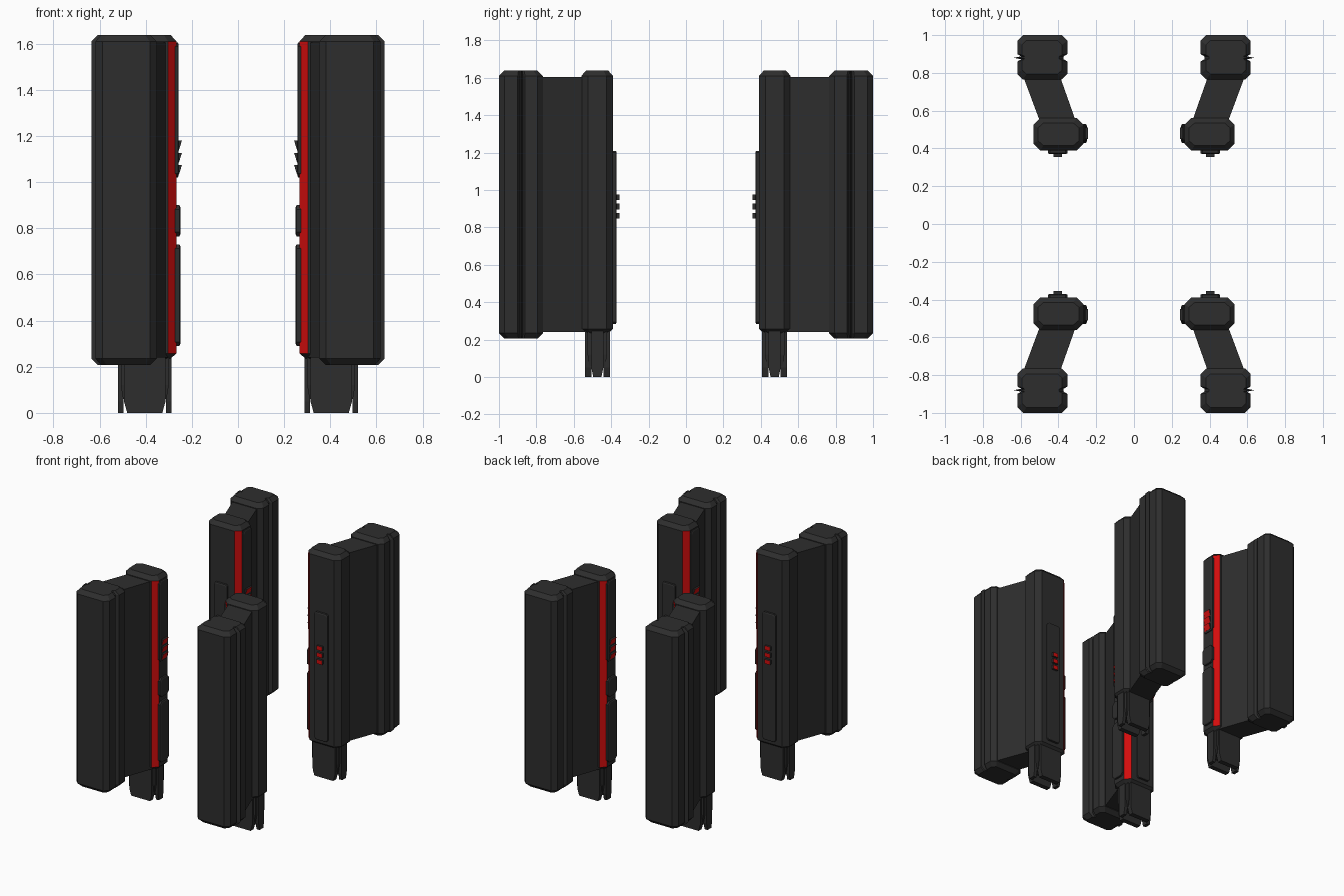
import bpy, bmesh

if "Cube" in bpy.data.objects:
    bpy.data.objects.remove(bpy.data.objects["Cube"])

def material(name, rgb):
    m = bpy.data.materials.new(name)
    m.diffuse_color = (*rgb, 1)
    m.use_nodes = True
    m.node_tree.nodes["Principled BSDF"].inputs["Base Color"].default_value = m.diffuse_color
    return m

DARK = material("charcoal", (0.027, 0.027, 0.027))
RED = material("signal red", (0.65, 0.004, 0.004))

# Ways to lay a 2D outline (u, v) and its extrusion depth w into space
UP = lambda u, v, w: (u, v, w)        # outline in xy, depth along z
ALONG_X = lambda u, v, w: (w, u, v)   # outline in yz, depth along x
ALONG_Y = lambda u, v, w: (u, w, v)   # outline in xz, depth along y


def prism(name, outline, levels, axes=UP, red=None):
    """Loft an outline through (depth, inset) levels, mirrored to all four pillars."""
    us, vs = [p[0] for p in outline], [p[1] for p in outline]
    cu, cv = (min(us) + max(us)) / 2, (min(vs) + max(vs)) / 2
    hu, hv = (max(us) - min(us)) / 2, (max(vs) - min(vs)) / 2
    bm = bmesh.new()
    rings = []
    for w, inset in levels:
        su, sv = 1 - inset / hu, 1 - inset / hv
        rings.append([bm.verts.new(axes(cu + (u - cu) * su, cv + (v - cv) * sv, w))
                      for u, v in outline])
    n = len(outline)
    for a, b in zip(rings, rings[1:]):
        for i in range(n):
            j = (i + 1) % n
            bm.faces.new((a[i], a[j], b[j], b[i]))
    bm.faces.new(rings[0][::-1])
    bm.faces.new(rings[-1])
    bmesh.ops.recalc_face_normals(bm, faces=bm.faces)
    bm.normal_update()
    for f in bm.faces:
        f.material_index = int(bool(red and red(f.normal)))
    me = bpy.data.meshes.new(name)
    bm.to_mesh(me)
    bm.free()
    me.materials.append(DARK)
    me.materials.append(RED)
    ob = bpy.data.objects.new(name, me)
    bpy.context.collection.objects.link(ob)
    mod = ob.modifiers.new("four pillars", 'MIRROR')
    mod.use_axis = (True, True, False)
    mod.use_mirror_merge = False
    return ob


def chamfered(u0, u1, v0, v1, c):
    return [(u0 + c, v0), (u1 - c, v0), (u1, v0 + c), (u1, v1 - c),
            (u1 - c, v1), (u0 + c, v1), (u0, v1 - c), (u0, v0 + c)]


def rect(u0, u1, v0, v1):
    return [(u0, v0), (u1, v0), (u1, v1), (u0, v1)]


# Outer column: chamfered, grooved on both sides, thin ridge in the outer groove
x0, x1, y0, y1, c, g = 0.352, 0.618, 0.765, 1.0, 0.03, 0.02
outer = [(x0 + c, y0), (x1 - c, y0), (x1, y0 + c),
         (x1, 0.86), (x1 - g, 0.872), (x1 + 0.017, 0.88), (x1 - g, 0.888), (x1, 0.90),
         (x1, y1 - c), (x1 - c, y1), (x0 + c, y1), (x0, y1 - c),
         (x0, 0.90), (x0 + g, 0.888), (x0 + g, 0.872), (x0, 0.86), (x0, y0 + c)]
prism("outer_column", outer, [(0.207, 0.028), (0.235, 0), (1.61, 0), (1.638, 0.028)])

# Inner column: the two chamfers towards the centre line are red
prism("inner_column", chamfered(0.267, 0.533, 0.39, 0.56, 0.036),
      [(0.235, 0.025), (0.258, 0), (1.61, 0), (1.638, 0.025)],
      red=lambda n: n.x < -0.4 and abs(n.y) > 0.4 and abs(n.z) < 0.1)

# Slanted wall between the columns
prism("link_wall", [(0.303, 0.53), (0.493, 0.53), (0.59, 0.79), (0.395, 0.79)],
      [(0.24, 0), (1.605, 0)])

# Panels on the inner x face
for name, z0, z1, top in (("upper_panel", 1.02, 1.605, 0.257),
                          ("middle_panel", 0.765, 0.90, 0.250),
                          ("lower_panel", 0.29, 0.73, 0.250)):
    prism(name, chamfered(0.43, 0.53, z0, z1, 0.018),
          [(0.28, 0), (top + 0.004, 0), (top, 0.008)], ALONG_X)

# Red faced louvres on the upper panel
for i in range(3):
    z = 1.18 - i * 0.053
    prism(f"louvre_{i + 1}", [(0.243, z), (0.265, z), (0.265, z - 0.042), (0.256, z - 0.042)],
          [(0.45, 0), (0.51, 0)], ALONG_Y, red=lambda n: n.x < -0.5)

# Plate and red tipped buttons on the inner y face
prism("side_plate", chamfered(0.352, 0.455, 0.285, 1.21, 0.01),
      [(0.40, 0), (0.375, 0), (0.371, 0.006)], ALONG_Y)
for i in range(3):
    z = 0.947 - i * 0.05
    prism(f"button_{i + 1}", rect(0.382, 0.425, z, z + 0.03),
          [(0.38, 0), (0.355, 0)], ALONG_Y, red=lambda n: n.y < -0.5)


# Foot: core with four tapered prong plates
FX, FY = 0.404, 0.474


def prong(center, half, tip):
    return [(center - tip, 0), (center + tip, 0), (center + half, 0.05),
            (center + half, 0.25), (center - half, 0.25), (center - half, 0.05)]


prism("foot_core", rect(FX - 0.104, FX + 0.104, FY - 0.052, FY + 0.052),
      [(0.06, 0.01), (0.12, 0), (0.25, 0)])
for s, side in ((-1, "a"), (1, "b")):
    prism("foot_wide_prong_" + side, prong(FX, 0.09, 0.076),
          [(FY + s * 0.032, 0), (FY + s * 0.067, 0)], ALONG_Y)
    prism("foot_narrow_prong_" + side, prong(FY, 0.032, 0.022),
          [(FX + s * 0.092, 0), (FX + s * 0.116, 0)], ALONG_X)
